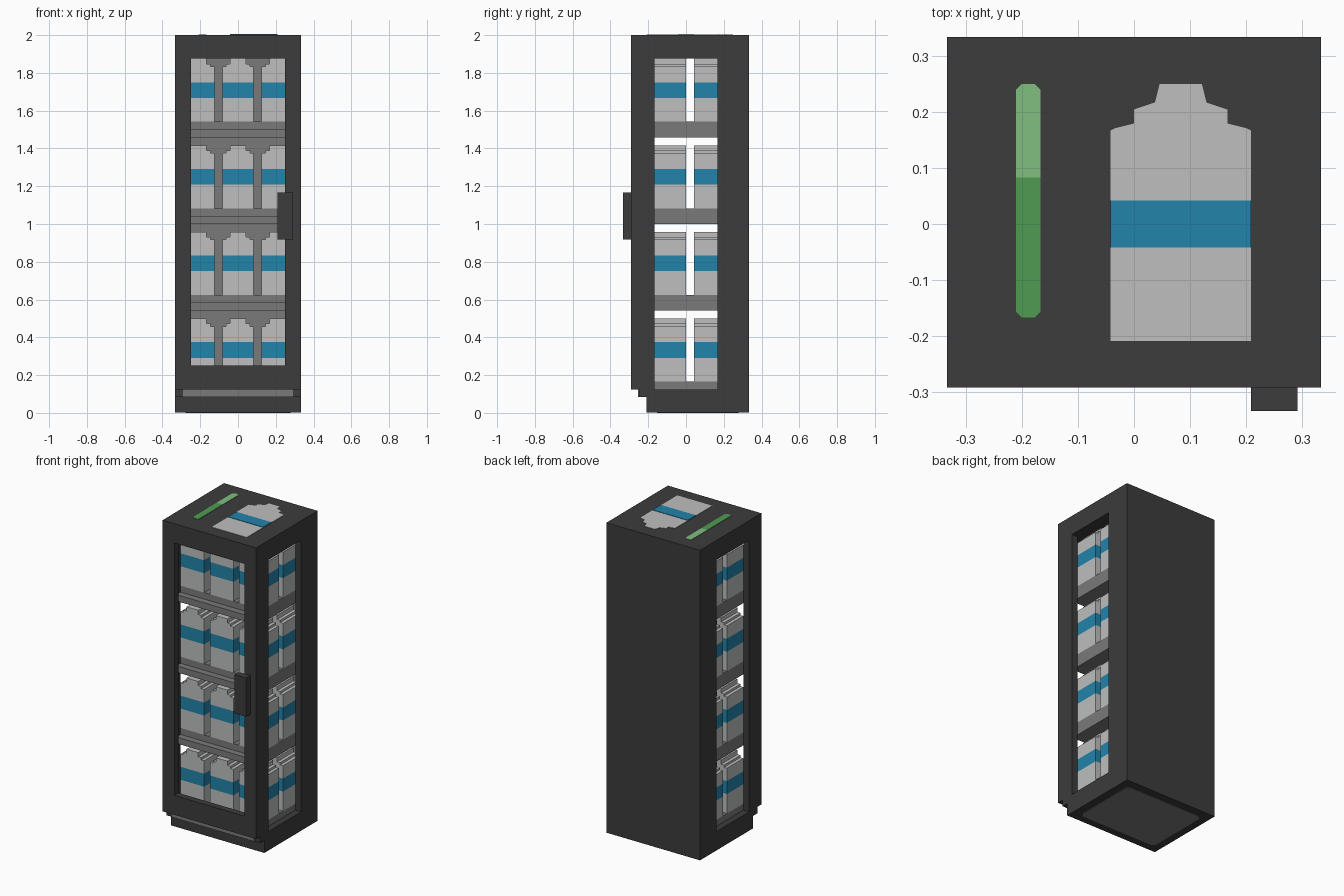
import bpy, bmesh
from mathutils import Vector

U = 1 / 24  # building unit

cube = bpy.data.objects.get("Cube")
if cube:
    bpy.data.objects.remove(cube)


def material(name, rgb):
    m = bpy.data.materials.new(name)
    m.use_nodes = True
    m.diffuse_color = (*rgb, 1)
    m.node_tree.nodes["Principled BSDF"].inputs["Base Color"].default_value = (*rgb, 1)
    return m


DARK = material("charcoal", (0.045, 0.045, 0.045))
GREY = material("mid_grey", (0.195, 0.195, 0.195))
WHITE = material("bottle_white", (0.51, 0.52, 0.515))
BLUE = material("label_blue", (0.016, 0.23, 0.40))
GREEN = material("green", (0.078, 0.33, 0.085))
LIGHT_GREEN = material("light_green", (0.22, 0.52, 0.22))


def link(name, bm, *mats):
    bmesh.ops.recalc_face_normals(bm, faces=bm.faces)
    mesh = bpy.data.meshes.new(name)
    bm.to_mesh(mesh)
    bm.free()
    for m in mats:
        mesh.materials.append(m)
    obj = bpy.data.objects.new(name, mesh)
    bpy.context.collection.objects.link(obj)
    return obj


def prism(points, axis, lo, hi):
    """Extrude a flat outline along one axis; all values in units."""
    bm = bmesh.new()
    verts = []
    for p in points:
        co = list(p)
        co.insert(axis, lo)
        verts.append(bm.verts.new(Vector(co) * U))
    face = bm.faces.new(verts)
    step = Vector((0, 0, 0))
    step[axis] = (hi - lo) * U
    out = bmesh.ops.extrude_face_region(bm, geom=[face])
    bmesh.ops.translate(bm, vec=step, verts=[g for g in out["geom"] if isinstance(g, bmesh.types.BMVert)])
    return bm


def box(name, x, y, z, mat):
    outline = [(x[0], y[0]), (x[1], y[0]), (x[1], y[1]), (x[0], y[1])]
    return link(name, prism(outline, 2, *z), mat)


def chamfered(x, y, c):
    """Rectangle outline with trimmed corners."""
    (a, b), (d, e) = x, y
    return [(a + c, d), (b - c, d), (b, d + c), (b, e - c),
            (b - c, e), (a + c, e), (a, e - c), (a, d + c)]


# Cabinet shell from its side profile, hollowed and pierced by three windows
side = [(-7, 3), (-7, 48), (8, 48), (8, 0.08), (-5, 0.08), (-5, 2), (-6, 2), (-6, 3)]
cabinet = link("cabinet", prism(side, 0, -8, 8), DARK)
cutters = [
    box("interior_cutter", (-7, 7), (-6, 7), (4, 45), DARK),
    box("front_window_cutter", (-6, 6), (-8, -5), (6, 45), DARK),
    box("side_window_cutter", (-9, 9), (-4, 4), (3, 45), DARK),
]
bpy.context.view_layer.objects.active = cabinet
for c in cutters:
    c.hide_render = True
    mod = cabinet.modifiers.new(c.name, "BOOLEAN")
    mod.operation, mod.solver, mod.object = "DIFFERENCE", "EXACT", c
    bpy.ops.object.modifier_apply(modifier=mod.name)
    bpy.data.objects.remove(c)

# Cabinet fittings
box("handle", (5, 7), (-8, -7), (22, 28), DARK)
box("kick_strip", (-7, 7), (-6.1, -6), (2, 3), GREY)
box("back_liner", (-7, 7), (6, 7), (4, 45), GREY)
box("floor", (-7, 7), (-4, 4), (3, 4), GREY)
link("underside_panel", prism(chamfered((-6.7, 6.7), (-3.7, 6.7), 0.5), 2, 0, 0.08), GREY)

# Shelves with a front rail
for z in (13, 24, 35):
    box("shelf", (-7, 7), (-4, 6), (z, z + 2), GREY)
    box("shelf_rail", (-7, 7), (-5, -4), (z, z + 1), GREY)

# Stepped bottle with a coloured label band, shared by every row
half = [(2, 0), (2, 7), (1.5, 7), (1.5, 7.35), (1, 7.35), (1, 8)]
bm = prism(half + [(-x, z) for x, z in reversed(half)], 1, -2, 2)
for h in (3, 5):
    bmesh.ops.bisect_plane(bm, geom=bm.verts[:] + bm.edges[:] + bm.faces[:],
                           plane_co=(0, 0, h * U), plane_no=(0, 0, 1))
for f in bm.faces:
    f.material_index = int(3 * U < f.calc_center_median().z < 5 * U and abs(f.normal.z) < 0.5)
first = link("bottle", bm, WHITE, BLUE)
for z in (4, 15, 26, 37):
    for x in (-5, 0, 5):
        for y in (-2, 3):
            b = first if (x, y, z) == (-5, -2, 4) else first.copy()
            b.location = Vector((x, y, z)) * U
            if b is not first:
                bpy.context.collection.objects.link(b)

# Emblem plates on the roof: a two-tone bar and a bottle
TOP = (47.95, 48.06)
bar = chamfered((-5.05, -4), (-4, 6), 0.25)
for name, keep, mat in (("bar_lower", [0, 1, 2, 7], GREEN), ("bar_upper", [3, 4, 5, 6], LIGHT_GREEN)):
    pts = [bar[i] for i in keep]
    if name == "bar_lower":
        pts[3:3] = [(-4, 2), (-5.05, 2)]
    else:
        pts += [(-5.05, 2), (-4, 2)]
    link(name, prism(pts, 2, *TOP), mat)
edge = [(3, -5), (3, 4), (2.8, 4.1), (2, 4.3), (2, 4.9), (1.1, 5.2), (0.9, 6)]
link("emblem_bottle", prism([(2 + x, y) for x, y in edge] +
                            [(2 - x, y) for x, y in reversed(edge)], 2, *TOP), WHITE)
box("emblem_band", (-1, 5), (-1, 1), (48, 48.12), BLUE)
